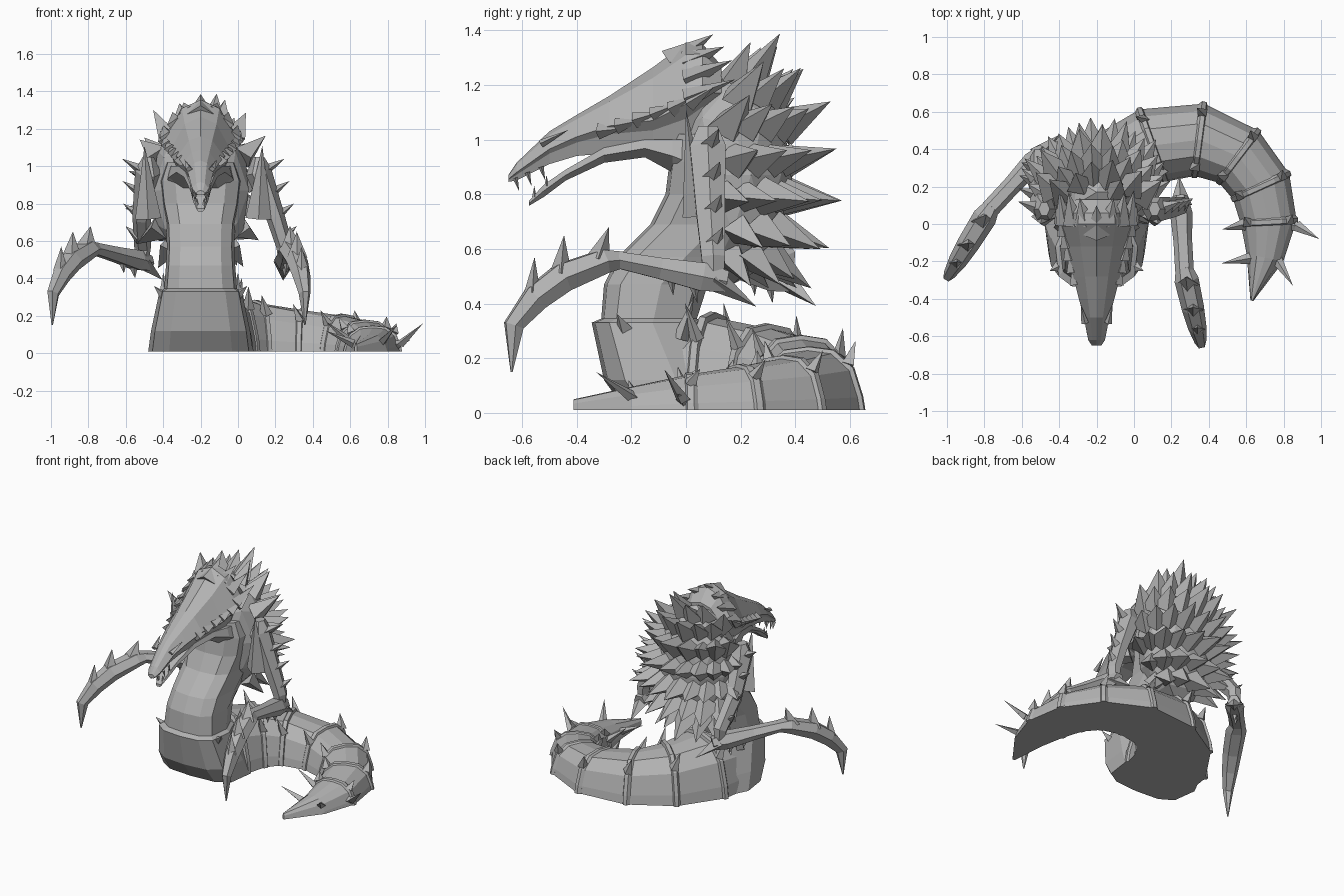
import bpy, bmesh, math, random
from mathutils import Vector as V

random.seed(4)
cube = bpy.data.objects.get("Cube")
if cube:
    bpy.data.objects.remove(cube)

grey = bpy.data.materials.new("stone_grey")
grey.use_nodes = True
grey.diffuse_color = (0.45, 0.45, 0.45, 1)
grey.node_tree.nodes["Principled BSDF"].inputs["Base Color"].default_value = (0.45, 0.45, 0.45, 1)

CX = -0.2              # body centre line
UP = V((0, 0, 1))


def finish(name, bm):
    bmesh.ops.recalc_face_normals(bm, faces=bm.faces)
    me = bpy.data.meshes.new(name)
    bm.to_mesh(me)
    bm.free()
    me.materials.append(grey)
    ob = bpy.data.objects.new(name, me)
    bpy.context.collection.objects.link(ob)
    return ob


def add_loft(bm, rings):
    rows = [[bm.verts.new(p) for p in r] for r in rings]
    n = len(rows[0])
    for a, b in zip(rows, rows[1:]):
        for i in range(n):
            j = (i + 1) % n
            bm.faces.new((a[i], a[j], b[j], b[i]))
    bm.faces.new(rows[0])
    bm.faces.new(rows[-1])


def loft(name, rings):
    bm = bmesh.new()
    add_loft(bm, rings)
    return finish(name, bm)


def add_spike(bm, base, tip, r, sides=4, flat=0.75):
    base, tip = V(base), V(tip)
    d = (tip - base).normalized()
    side = d.cross(UP if abs(d.z) < 0.9 else V((0, 1, 0))).normalized()
    other = side.cross(d)
    ring = [bm.verts.new(base + side * r * math.cos(k * math.tau / sides)
                         + other * r * flat * math.sin(k * math.tau / sides)) for k in range(sides)]
    top = bm.verts.new(tip)
    for i in range(sides):
        bm.faces.new((ring[i], ring[(i + 1) % sides], top))
    bm.faces.new(ring)


def spikes(name, items, sides=4):
    bm = bmesh.new()
    for base, tip, r in items:
        add_spike(bm, base, tip, r, sides)
    return finish(name, bm)


def tube(name, stations, ref):
    """Six-sided limb; each station is (point, half width, half height)."""
    pts = [V(s[0]) for s in stations]
    rings = []
    for i, (p, w, h) in enumerate(stations):
        d = (pts[min(i + 1, len(pts) - 1)] - pts[max(i - 1, 0)]).normalized()
        side = V(ref).cross(d).normalized()
        up = d.cross(side)
        rings.append([pts[i] + side * w * math.cos(k * math.pi / 3)
                      + up * h * math.sin(k * math.pi / 3) for k in range(6)])
    return loft(name, rings)


def sym(half):
    """Close a right-hand outline that starts and ends on the centre line."""
    return half + [(-x, y) for x, y in half[-2:0:-1]]


# Torso: height, half width, front y, back y
chest = sym([(0, -1), (0.6, -0.94), (0.92, -0.68), (1, 0.1), (0.75, 0.75), (0, 1)])
torso = [(0.01, 0.28, -0.22, 0.2), (0.12, 0.265, -0.3, 0.18), (0.33, 0.22, -0.345, 0.06),
         (0.345, 0.195, -0.31, 0.04), (0.47, 0.185, -0.3, 0.08), (0.57, 0.18, -0.25, 0.2),
         (0.69, 0.185, -0.13, 0.32), (0.8, 0.21, -0.075, 0.36), (0.92, 0.225, -0.06, 0.36),
         (1.02, 0.19, -0.06, 0.34)]
loft("torso", [[(CX + u * w, (f + b) / 2 + v * (b - f) / 2, z) for u, v in chest]
               for z, w, f, b in torso])
spikes("waist_spikes", [((CX + s * x, y, z), (CX + s * tx, ty, tz), 0.04)
                        for s in (-1, 1)
                        for x, y, z, tx, ty, tz in ((0.19, -0.22, 0.3, 0.25, -0.25, 0.36),
                                                    (0.19, -0.02, 0.27, 0.2, 0.03, 0.43))])

# Tail: x, y, half width, height along a curved path on the ground
path = [(-0.21, -0.12, 0.26, 0.32), (-0.18, 0.1, 0.26, 0.35), (-0.07, 0.3, 0.23, 0.31),
        (0.1, 0.42, 0.205, 0.27), (0.35, 0.45, 0.195, 0.23), (0.56, 0.36, 0.175, 0.2),
        (0.68, 0.2, 0.165, 0.17), (0.72, 0.01, 0.15, 0.14), (0.7, -0.18, 0.1, 0.1),
        (0.63, -0.41, 0.008, 0.05)]
scute = sym([(0, 0.01), (1, 0.01), (0.96, 0.25), (0.8, 0.68), (0.45, 0.95), (0, 1)])


def tail_frame(i):
    a, b = path[max(i - 1, 0)], path[min(i + 1, len(path) - 1)]
    d = V((b[0] - a[0], b[1] - a[1], 0)).normalized()
    return V((path[i][0], path[i][1], 0)), d, d.cross(UP)


def tail_ring(i, shift=0.0, k=1.0):
    c, d, side = tail_frame(i)
    _, _, w, h = path[i]
    return [c + d * shift + side * u * w * k + UP * max(v * h * k, 0.01) for u, v in scute]


loft("tail", [tail_ring(i) for i in range(len(path))])
collars, tips = bmesh.new(), []
for i in range(1, 8):
    add_loft(collars, [tail_ring(i, -0.03, 0.97), tail_ring(i, -0.012, 1.06),
                       tail_ring(i, 0.012, 1.05), tail_ring(i, 0.018, 0.97)])
    c, d, side = tail_frame(i)
    _, _, w, h = path[i]
    for s in (-1, 1):
        tips.append((c + side * s * w * 0.72 + UP * h * 0.76,
                     c - d * 0.035 + side * s * w * 0.86 + UP * h * 1.15, 0.035))
finish("tail_collars", collars)
spikes("tail_ridge_spikes", tips)
spikes("tail_side_spikes", [((0.83, 0.0, 0.04), (0.92, -0.03, 0.07), 0.04),
                            ((0.87, -0.01, 0.05), (0.99, -0.08, 0.16), 0.03),
                            ((0.6, 0.0, 0.06), (0.47, -0.03, 0.17), 0.035),
                            ((0.75, -0.17, 0.04), (0.85, -0.33, 0.15), 0.035),
                            ((0.64, -0.18, 0.04), (0.47, -0.21, 0.12), 0.035)])

# Head and crest: y, top, side and bottom height, half width
skull = [(-0.65, 0.87, 0.855, 0.845, 0.025), (-0.62, 0.915, 0.88, 0.85, 0.045),
         (-0.5, 1.03, 0.965, 0.91, 0.068), (-0.4, 1.09, 1.01, 0.94, 0.095),
         (-0.28, 1.16, 1.05, 0.95, 0.125), (-0.12, 1.265, 1.07, 0.95, 0.17),
         (0.0, 1.355, 1.13, 0.95, 0.2), (0.06, 1.35, 1.17, 1.0, 0.19), (0.13, 1.27, 1.17, 1.05, 0.15)]
loft("skull", [[(CX + u * w, y, z) for u, z in
                sym([(0, t), (0.5, t * 0.8 + s * 0.2), (1, s), (0.8, s * 0.7 + b * 0.3), (0.6, b), (0, b)])]
               for y, t, s, b, w in skull])
jaw = [(-0.575, 0.775, 0.757, 0.02), (-0.52, 0.835, 0.79, 0.04), (-0.44, 0.89, 0.85, 0.055),
       (-0.3, 0.97, 0.915, 0.09), (-0.15, 1.0, 0.935, 0.13), (-0.05, 1.0, 0.88, 0.17), (0.05, 1, 0.8, 0.19)]
loft("lower_jaw", [[(CX + u * w, y, z) for u, z in sym([(0, t), (0.9, t), (1, (t + b) / 2), (0.55, b), (0, b)])]
                   for y, t, b, w in jaw])
teeth, brows, frill = [], [], []
for s in (-1, 1):
    for y, z, x in ((-0.625, 0.86, 0.03), (-0.58, 0.88, 0.042), (-0.53, 0.9, 0.045)):
        teeth.append(((CX + s * x, y, z), (CX + s * x, y + 0.015, z - 0.05), 0.013))
    for y, z, x in ((-0.555, 0.79, 0.02), (-0.51, 0.83, 0.035)):
        teeth.append(((CX + s * x, y, z), (CX + s * x, y, z + 0.04), 0.011))
    brows.append(((CX + s * 0.062, -0.53, 0.985), (CX + s * 0.085, -0.43, 1.035), 0.02))
    # Jagged lower rim of the crest
    for k in range(6):
        t = k / 5
        b = V((CX + s * (0.105 + 0.085 * t), -0.32 + 0.33 * t, 1.03 + 0.1 * t))
        frill.append((b, b + V((s * 0.025, 0.09, 0.01 + 0.05 * t)), 0.04))
    # Crown points behind the crest
    for x, z, ty, tz, r in ((0.06, 1.28, 0.14, 1.34, 0.06), (0.12, 1.22, 0.17, 1.29, 0.06),
                            (0.17, 1.15, 0.18, 1.22, 0.05)):
        frill.append(((CX + s * x, 0.0, z), (CX + s * (x + 0.03), ty, tz), r))
frill.append(((CX, -0.06, 1.28), (CX, 0.1, 1.385), 0.07))
spikes("teeth", teeth)
spikes("brow_ridges", brows)
spikes("crest_points", frill)

# Mane: faceted core covered by staggered rows of broad spikes
centre, size = V((CX, 0.17, 0.87)), V((0.27, 0.22, 0.4))
bm = bmesh.new()
bmesh.ops.create_icosphere(bm, subdivisions=2, radius=1)
for v in bm.verts:
    v.co = centre + v.co * size
finish("mane_core", bm)
mane = []
for row in range(7):
    el = math.radians(-52 + row * 20)
    count = max(4, round(10 * math.cos(el)))
    for k in range(count):
        az = math.radians(-12 + 204 * (k + 0.25 + 0.5 * (row % 2)) / count)
        n = V((math.cos(az) * math.cos(el), math.sin(az) * math.cos(el), math.sin(el)))
        p = centre + n * size * 0.93
        d = (n * 0.75 + V((0, 0.5, 0.12 + 0.3 * math.sin(el)))).normalized()
        mane.append((p, p + d * random.uniform(0.14, 0.21), random.uniform(0.075, 0.1)))
spikes("mane_spikes", mane)


# Arms: posed separately, built by the same rule
def arm(side, s, shoulder, elbow, wrist, tip):
    S, E, W, T = V(shoulder), V(elbow), V(wrist), V(tip)
    out = V((s, 0, 0))
    mid = S.lerp(E, 0.5) + out * 0.02
    tube(side + "_upper_arm", [(S + UP * 0.08, 0.03, 0.04), (S, 0.07, 0.075), (mid, 0.05, 0.06),
                               (E + UP * 0.08, 0.045, 0.05), (E - UP * 0.03, 0.03, 0.04)], (0, 1, 0))
    f = (W - E).normalized()
    tube(side + "_forearm", [(E - f * 0.05, 0.04, 0.045), (E + f * 0.04, 0.06, 0.06),
                             (E.lerp(W, 0.55), 0.05, 0.045), (W, 0.05, 0.035)], UP)
    h = T - W
    h.z = 0

    def at(t, z):
        return W + h * t + UP * (z - W.z)

    tube(side + "_claw", [(at(-0.04, 0.56), 0.045, 0.035), (at(0.12, 0.555), 0.065, 0.05),
                          (at(0.5, 0.495), 0.06, 0.06), (at(0.75, 0.42), 0.05, 0.055),
                          (at(0.95, 0.32), 0.032, 0.04), (at(0.97, 0.15), 0.004, 0.004)], h.normalized() + UP)
    spikes(side + "_knuckle_spikes", [(at(0.18, 0.56), at(0.08, 0.68), 0.06),
                                      (at(0.52, 0.51), at(0.49, 0.65), 0.055),
                                      (at(0.78, 0.44), at(0.76, 0.57), 0.04)])
    items = [(E, E - f * 0.16 - UP * 0.07, 0.06),
             (E + f * 0.08, E + f * 0.06 - UP * 0.1, 0.04),
             (E + f * 0.16, E + f * 0.15 - UP * 0.09, 0.035)]
    for t, reach in ((0.0, 0.12), (0.25, 0.11), (0.5, 0.1), (0.75, 0.08)):
        p = S.lerp(E, t) + out * 0.02
        items.append((p, p + out * reach + V((0, 0.04, 0.07)), 0.045))
    # Tall shoulder blade
    items.append((S + V((0, -0.04, -0.25)), S + V((s * 0.02, -0.08, 0.14)), 0.07))
    spikes(side + "_arm_spikes", items)


arm("left", 1, (0.11, 0.08, 0.97), (0.25, 0.1, 0.49), (0.27, -0.25, 0.56), (0.36, -0.65, 0.15))
arm("right", -1, (-0.48, 0.08, 0.97), (-0.51, 0.36, 0.49), (-0.77, 0.08, 0.56), (-1.0, -0.29, 0.15))
